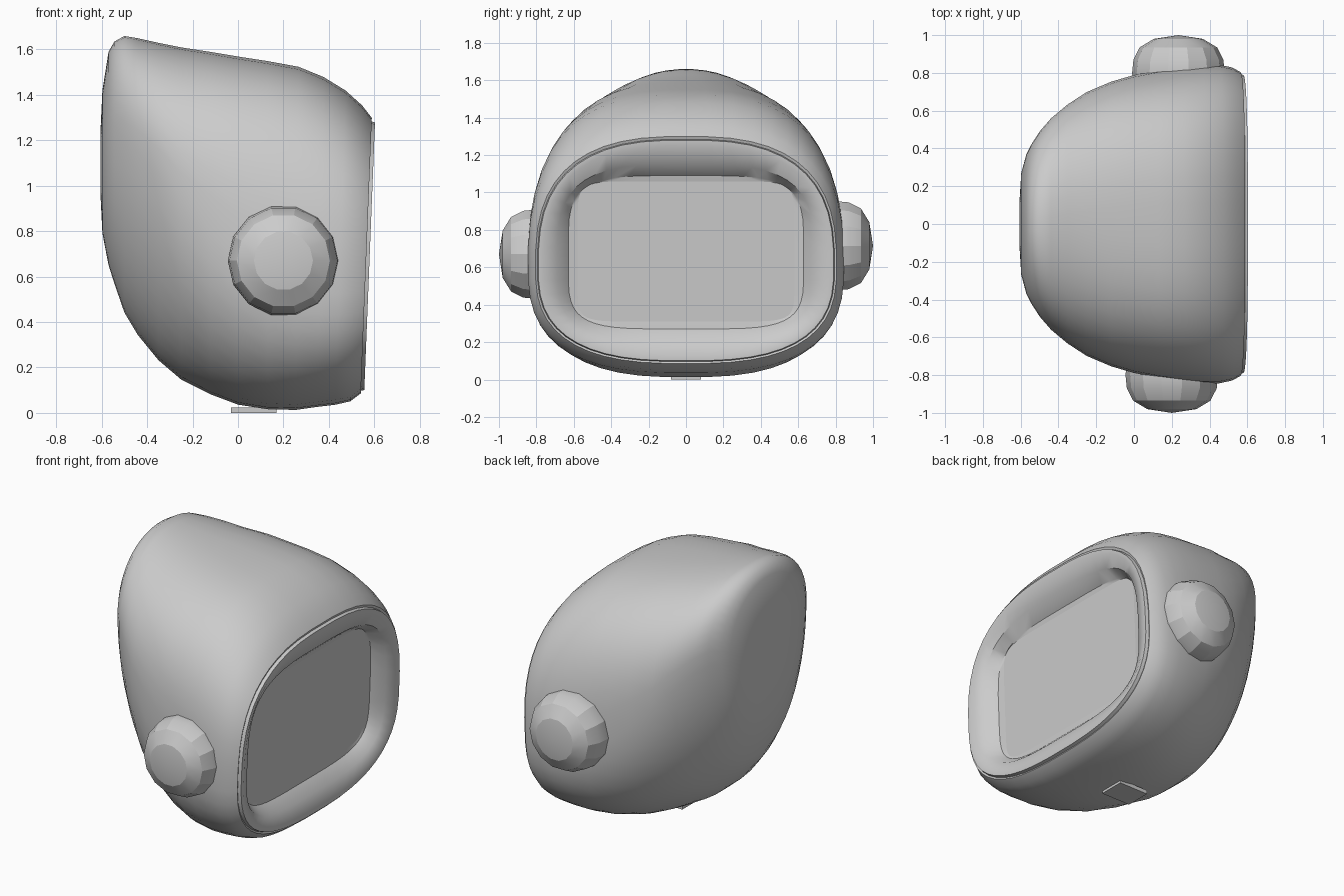
import bpy, bmesh, math
from mathutils import Matrix

cube = bpy.data.objects.get("Cube")
if cube:
    bpy.data.objects.remove(cube)

grey = bpy.data.materials.new("plain grey")
grey.use_nodes = True
colour = (0.6, 0.6, 0.6, 1)
grey.diffuse_color = colour
grey.node_tree.nodes["Principled BSDF"].inputs["Base Color"].default_value = colour


def finish(name, bm, angle):
    bmesh.ops.recalc_face_normals(bm, faces=bm.faces)
    mesh = bpy.data.meshes.new(name)
    bm.to_mesh(mesh)
    bm.free()
    obj = bpy.data.objects.new(name, mesh)
    bpy.context.collection.objects.link(obj)
    mesh.materials.append(grey)
    bpy.ops.object.select_all(action="DESELECT")
    obj.select_set(True)
    bpy.context.view_layer.objects.active = obj
    bpy.ops.object.shade_smooth_by_angle(angle=math.radians(angle))


def power(v, n):
    return math.copysign(abs(v) ** (2 / n), v)


def ring(bm, x, bottom, middle, top, width, n, sides=48):
    """Rounded section across x; the front sections lean forward at the top."""
    verts = []
    for i in range(sides):
        a = math.tau * (i + 0.5) / sides
        c, s = power(math.cos(a), n), power(math.sin(a), n)
        z = middle + s * (top - middle if s > 0 else middle - bottom)
        lean = 0.04 * (z - 0.7) * min(1, max(0, (x - 0.2) / 0.3))
        verts.append(bm.verts.new((x + lean, width * c, z)))
    return verts


def loft(bm, sections):
    rings = [ring(bm, *s) for s in sections]
    for a, b in zip(rings, rings[1:]):
        for i in range(len(a)):
            j = (i + 1) % len(a)
            bm.faces.new((a[i], a[j], b[j], b[i]))
    return rings


# Helmet shell, from the back to the rim: x, bottom, middle, top, half width, roundness
bm = bmesh.new()
rings = loft(bm, [
    (-0.605, 0.95, 1.12, 1.25, 0.14, 2),
    (-0.597, 0.79, 1.17, 1.42, 0.27, 2),
    (-0.57, 0.65, 1.22, 1.59, 0.37, 2.1),
    (-0.545, 0.57, 1.24, 1.635, 0.42, 2.1),
    (-0.50, 0.44, 1.25, 1.66, 0.49, 2.1),
    (-0.44, 0.34, 1.21, 1.65, 0.56, 2.1),
    (-0.35, 0.23, 1.12, 1.63, 0.635, 2.2),
    (-0.25, 0.145, 1.0, 1.61, 0.70, 2.3),
    (-0.12, 0.08, 0.88, 1.59, 0.755, 2.5),
    (0.0, 0.035, 0.78, 1.57, 0.79, 2.6),
    (0.13, 0.015, 0.69, 1.55, 0.815, 2.7),
    (0.26, 0.012, 0.64, 1.525, 0.835, 2.7),
    (0.36, 0.025, 0.61, 1.48, 0.845, 2.7),
    (0.45, 0.035, 0.60, 1.42, 0.845, 2.7),
    (0.52, 0.05, 0.60, 1.355, 0.83, 2.7),
    (0.565, 0.085, 0.60, 1.30, 0.805, 2.7),
])
bm.faces.new(rings[0])
finish("helmet_shell", bm, 40)

# Rim around the opening, sloping in to the screen
bm = bmesh.new()
loft(bm, [
    (0.565, 0.085, 0.60, 1.30, 0.805, 2.7),
    (0.56, 0.095, 0.60, 1.285, 0.795, 2.7),
    (0.58, 0.10, 0.60, 1.28, 0.79, 2.7),
    (0.58, 0.13, 0.60, 1.25, 0.765, 2.8),
    (0.55, 0.21, 0.61, 1.15, 0.69, 3.4),
    (0.485, 0.27, 0.64, 1.09, 0.63, 4.5),
    (0.48, 0.31, 0.66, 1.06, 0.58, 9),
])
finish("opening_rim", bm, 35)

# Flat screen at the bottom of the opening
bm = bmesh.new()
bm.faces.new(ring(bm, 0.48, 0.31, 0.66, 1.06, 0.58, 9))
finish("screen", bm, 30)


# Faceted domed side knobs
def knob(name, side, x, z):
    bm = bmesh.new()
    profile = [(0.70, 0.235), (0.80, 0.245), (0.87, 0.238), (0.935, 0.205), (0.98, 0.13)]
    rings = []
    for y, r in profile:
        rings.append([bm.verts.new((x + r * math.cos(math.tau * i / 14), side * y,
                                    z + r * math.sin(math.tau * i / 14))) for i in range(14)])
    tip = bm.verts.new((x, side, z))
    for i in range(14):
        j = (i + 1) % 14
        for a, b in zip(rings, rings[1:]):
            bm.faces.new((a[i], a[j], b[j], b[i]))
        bm.faces.new((rings[-1][i], rings[-1][j], tip))
    bm.faces.new(rings[0])
    finish(name, bm, 22)


knob("right_knob", -1, 0.2, 0.67)
knob("left_knob", 1, 0.235, 0.715)

# Small foot plate under the shell
bm = bmesh.new()
bmesh.ops.create_cube(bm, size=1, matrix=Matrix.Translation((0.07, 0, 0.012))
                      @ Matrix.Diagonal((0.2, 0.16, 0.024, 1)))
finish("foot_plate", bm, 30)
